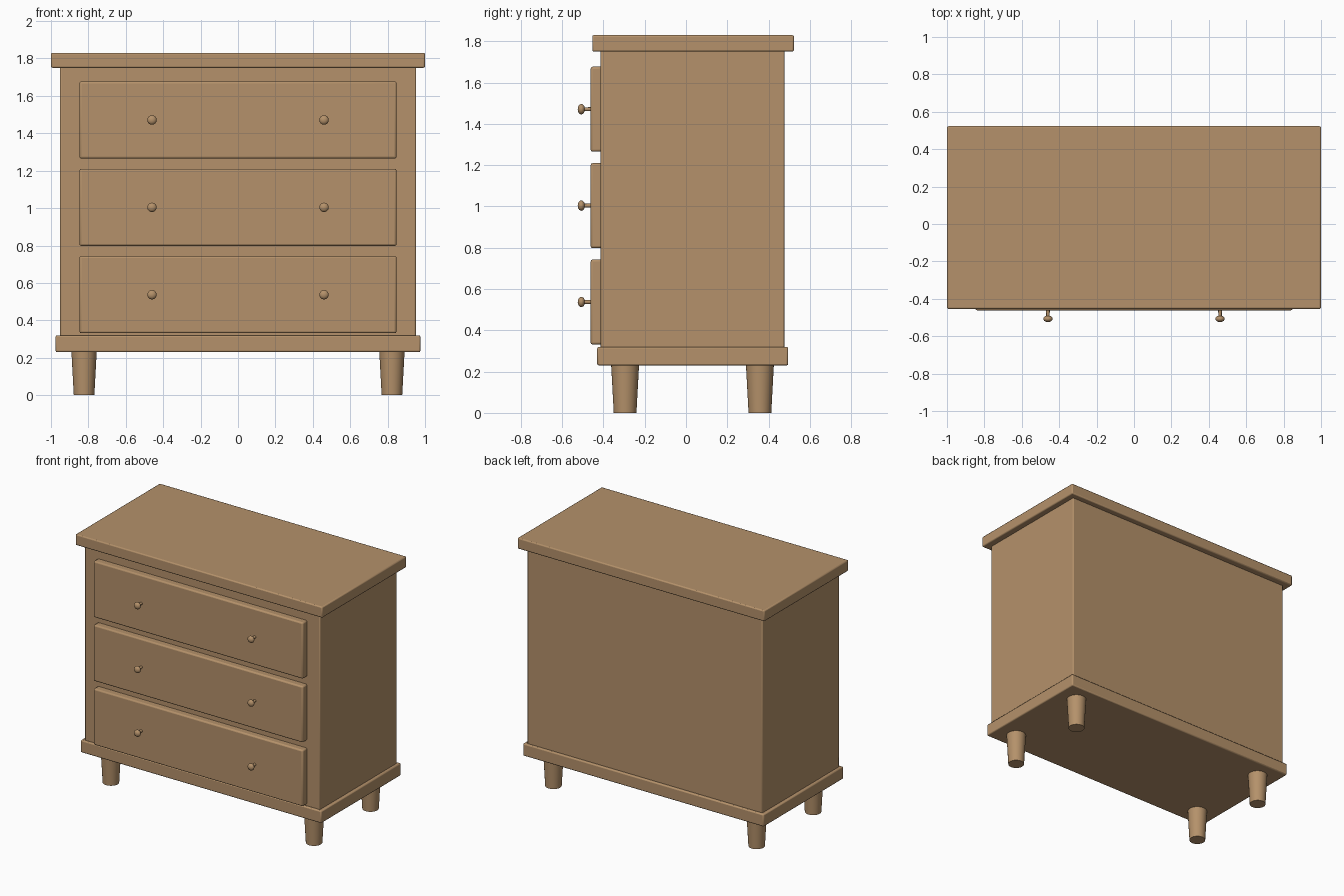
import bpy
import math
from mathutils import Matrix

cube = bpy.data.objects.get("Cube")
if cube:
    bpy.data.objects.remove(cube, do_unlink=True)

# Single wood colour
wood = bpy.data.materials.new("warm_wood")
wood.use_nodes = True
colour = (0.46, 0.285, 0.145, 1)
wood.diffuse_color = colour
shader = wood.node_tree.nodes["Principled BSDF"]
shader.inputs["Base Color"].default_value = colour
shader.inputs["Roughness"].default_value = 0.6


def finish(obj, name):
    obj.name = obj.data.name = name
    obj.data.materials.append(wood)
    bpy.ops.object.shade_smooth_by_angle(angle=math.radians(35))
    return obj


def board(name, x, y, z, bevel=0.008):
    """Rounded-edge box from (min, max) pairs."""
    spans = (x, y, z)
    bpy.ops.mesh.primitive_cube_add(size=1, location=[(a + b) / 2 for a, b in spans])
    obj = bpy.context.object
    obj.data.transform(Matrix.Diagonal([b - a for a, b in spans] + [1]))
    mod = obj.modifiers.new("rounded_edges", "BEVEL")
    mod.width = bevel
    mod.segments = 2
    return finish(obj, name)


def cone(name, bottom, top, height, location, rotation=(0, 0, 0), sides=32):
    bpy.ops.mesh.primitive_cone_add(vertices=sides, radius1=bottom, radius2=top,
                                    depth=height, location=location, rotation=rotation)
    return finish(bpy.context.object, name)


# Carcass
board("plinth", (-0.975, 0.975), (-0.43, 0.495), (0.23, 0.32))
board("cabinet_body", (-0.953, 0.953), (-0.413, 0.477), (0.31, 1.76))
board("top_board", (-1, 1), (-0.454, 0.523), (1.75, 1.83))

# Tapered legs
for side, x in (("right", -0.823), ("left", 0.823)):
    for end, y in (("front", -0.295), ("back", 0.358)):
        cone(f"{end}_{side}_leg", 0.055, 0.068, 0.24, (x, y, 0.12))

# Drawers with a pair of turned knobs each
for level, z in (("lower", 0.537), ("middle", 1.004), ("upper", 1.471)):
    board(f"{level}_drawer", (-0.848, 0.848), (-0.462, -0.40), (z - 0.206, z + 0.206), 0.01)
    for side, x in (("right", -0.46), ("left", 0.46)):
        cone(f"{level}_{side}_knob_stem", 0.01, 0.009, 0.05, (x, -0.477, z),
             (math.pi / 2, 0, 0), 16)
        bpy.ops.mesh.primitive_uv_sphere_add(segments=24, ring_count=12, radius=0.025,
                                             location=(x, -0.507, z))
        knob = bpy.context.object
        knob.data.transform(Matrix.Rotation(math.pi / 2, 4, "X"))
        knob.data.transform(Matrix.Diagonal((1, 0.7, 1, 1)))
        finish(knob, f"{level}_{side}_knob")
